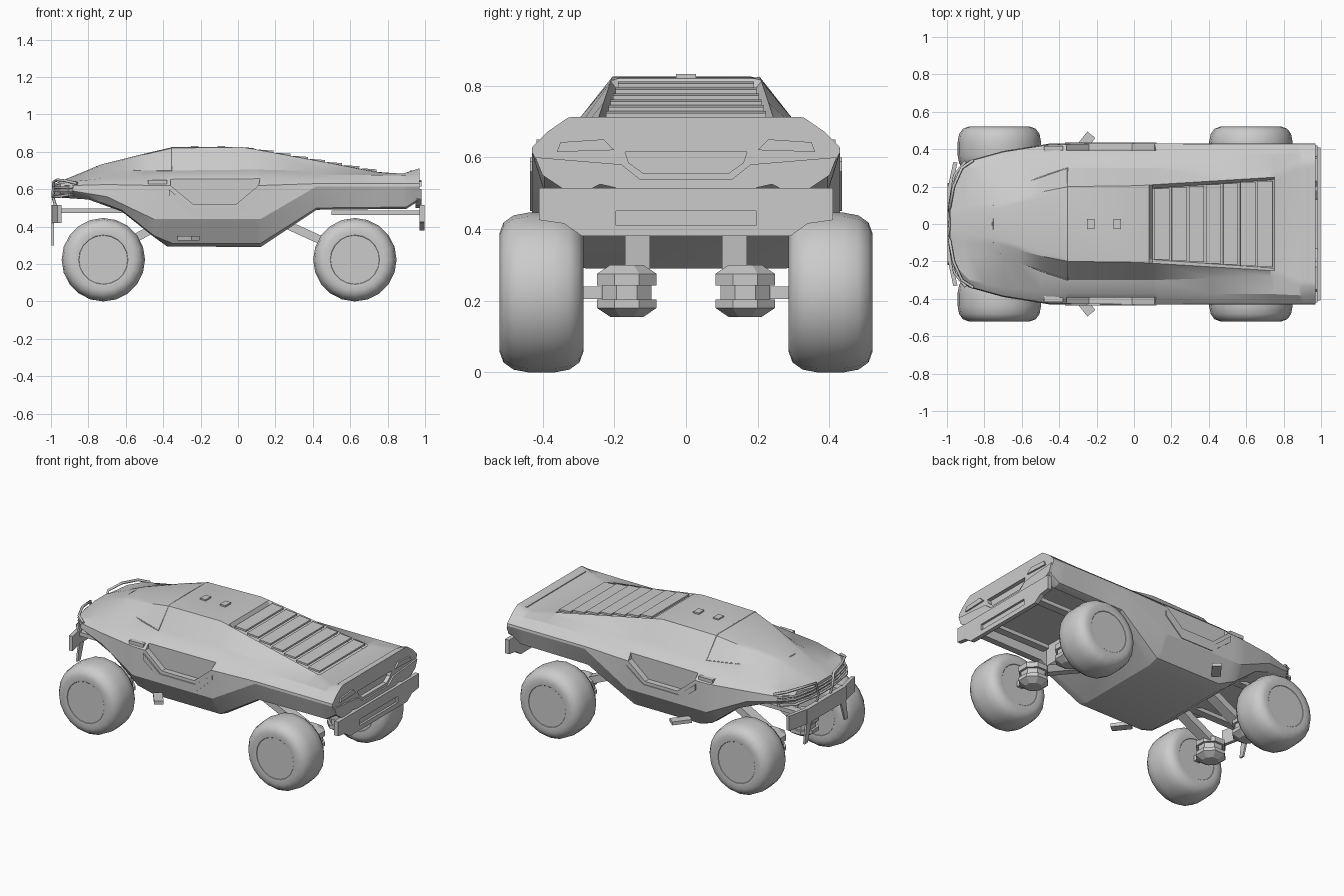
import bpy, bmesh, math
from mathutils import Vector, Matrix

if "Cube" in bpy.data.objects:
    bpy.data.objects.remove(bpy.data.objects["Cube"])


def finish(name, bm, mirror=False, smooth=None):
    bmesh.ops.recalc_face_normals(bm, faces=bm.faces)
    me = bpy.data.meshes.new(name)
    bm.to_mesh(me)
    bm.free()
    ob = bpy.data.objects.new(name, me)
    bpy.context.collection.objects.link(ob)
    if mirror:
        m = ob.modifiers.new("mirror", 'MIRROR')
        m.use_axis = (False, True, False)
    if smooth:
        shade(ob, smooth)
    return ob


def activate(ob):
    bpy.ops.object.select_all(action='DESELECT')
    ob.select_set(True)
    bpy.context.view_layer.objects.active = ob


def shade(ob, deg):
    activate(ob)
    bpy.ops.object.shade_smooth_by_angle(angle=math.radians(deg))


def box(name, c, s, rot=None, mirror=False):
    bm = bmesh.new()
    r = rot if rot else Matrix.Identity(4)
    bmesh.ops.create_cube(bm, size=1, matrix=Matrix.Translation(c) @ r @ Matrix.Diagonal((*s, 1)))
    return finish(name, bm, mirror)


def bar(name, a, b, w, h, mirror=True):
    a, b = Vector(a), Vector(b)
    rot = (b - a).to_track_quat('X', 'Z').to_matrix().to_4x4()
    return box(name, (a + b) / 2, ((b - a).length, w, h), rot, mirror)


def prism(name, pts, axis, a, b, mirror=False):
    bm = bmesh.new()
    put = (lambda u, v, t: (t, u, v)) if axis == 'x' else (lambda u, v, t: (u, t, v))
    f = bm.faces.new([bm.verts.new(put(u, v, a)) for u, v in pts])
    g = bmesh.ops.extrude_face_region(bm, geom=[f])
    d = Vector(put(0, 0, b - a))
    bmesh.ops.translate(bm, vec=d, verts=[v for v in g['geom'] if isinstance(v, bmesh.types.BMVert)])
    return finish(name, bm, mirror)


def lathe(name, prof, n, axis, c, smooth=None):
    bm = bmesh.new()
    vs = [bm.verts.new((r, 0, t)) for r, t in prof]
    es = [bm.edges.new(p) for p in zip(vs, vs[1:])]
    bmesh.ops.spin(bm, geom=vs + es, axis=(0, 0, 1), cent=(0, 0, 0), angle=2 * math.pi, steps=n)
    bmesh.ops.remove_doubles(bm, verts=bm.verts, dist=1e-4)
    turn = Matrix.Rotation(-math.pi / 2, 4, 'X') if axis == 'y' else Matrix.Rotation(math.pi / n, 4, 'Z')
    bm.transform(Matrix.Translation(c) @ turn)
    return finish(name, bm, True, smooth)


def tube(name, pts, r):
    cu = bpy.data.curves.new(name, 'CURVE')
    cu.dimensions = '3D'
    cu.bevel_depth, cu.bevel_resolution, cu.use_fill_caps = r, 1, True
    for sy in (1, -1):
        sp = cu.splines.new('POLY')
        sp.points.add(len(pts) - 1)
        for p, (x, y, z) in zip(sp.points, pts):
            p.co = (x, y * sy, z, 1)
    bpy.context.collection.objects.link(bpy.data.objects.new(name, cu))


def along(line, x):
    if x <= line[0][0]:
        return line[0][1:]
    for p, q in zip(line, line[1:]):
        if x <= q[0]:
            t = (x - p[0]) / (q[0] - p[0])
            return tuple(p[i] + (q[i] - p[i]) * t for i in (1, 2))
    return line[-1][1:]


# Body shell: lofted between lengthwise lines (x, y, z)
floor = [(-.98, .11, .555), (-.95, .22, .555), (-.8, .3, .545), (-.62, .31, .48), (-.45, .3, .345),
         (-.38, .28, .295), (.12, .28, .29), (.42, .37, .49), (.9, .37, .495), (.97, .37, .54)]
sill = [(-.98, .115, .56), (-.95, .24, .56), (-.8, .34, .555), (-.62, .365, .487), (-.45, .375, .352),
        (-.35, .35, .31), (.12, .35, .31), (.42, .395, .5), (.9, .395, .505), (.97, .395, .55)]
crease = [(-.98, .12, .595), (-.95, .26, .595), (-.88, .34, .59), (-.7, .39, .56), (-.45, .43, .44),
          (.12, .43, .44), (.42, .43, .615), (.97, .43, .615)]
edge = [(-.98, .12, .61), (-.95, .25, .615), (-.88, .335, .62), (-.7, .385, .625), (-.45, .425, .62),
        (.12, .43, .62), (.42, .428, .63), (.97, .428, .63)]
waist = [(-.98, .11, .62), (-.95, .23, .63), (-.88, .3, .642), (-.7, .34, .66), (-.35, .37, .675),
         (.75, .375, .675), (.97, .385, .672)]
base = [(-.98, .08, .625), (-.9, .16, .65), (-.73, .17, .7), (-.5, .25, .7), (-.35, .3, .7),
        (.1, .3, .705), (.75, .28, .69), (.88, .33, .68), (.97, .33, .71)]
roof = [(-.98, .06, .63), (-.9, .1, .658), (-.73, .11, .727), (-.5, .17, .785), (-.35, .2, .82),
        (.02, .205, .825), (.1, .21, .812), (.75, .25, .692), (.88, .31, .683), (.97, .32, .712)]
louvre = [(-.98, .04, .63), (-.73, .08, .733), (-.5, .14, .79), (-.35, .18, .825), (.08, .19, .82),
          (.1, .19, .785), (.73, .235, .665), (.75, .24, .69), (.88, .29, .683), (.97, .3, .712)]
lines = [floor, sill, crease, edge, waist, base, roof, louvre]
stations = sorted({p[0] for l in lines for p in l})
bm = bmesh.new()
rings = []
for x in stations:
    half = [along(l, x) for l in lines]
    full = half + [(-y, z) for y, z in reversed(half)]
    rings.append([bm.verts.new((x, y, z)) for y, z in full])
for r, s in zip(rings, rings[1:]):
    for i in range(len(r)):
        j = (i + 1) % len(r)
        bm.faces.new((r[i], r[j], s[j], s[i]))
bm.faces.new(rings[0])
bm.faces.new(rings[-1])
body = finish("body_shell", bm)


def cut(cutter):
    m = body.modifiers.new("cut", 'BOOLEAN')
    m.operation, m.object, m.solver = 'DIFFERENCE', cutter, 'EXACT'
    activate(body)
    bpy.ops.object.modifier_apply(modifier=m.name)
    bpy.data.objects.remove(cutter)


# Side windows, rear underside bay and tail recess
win = [(-.36, .665), (.12, .665), (.11, .62), (-.01, .52), (-.24, .52), (-.36, .62)]
cut(prism("cut_window_l", win, 'y', .392, .6))
cut(prism("cut_window_r", win, 'y', -.6, -.392))
cut(box("cut_bay", (.65, 0, .45), (.54, .68, .29)))
cut(prism("cut_tail", [(-.17, .615), (.17, .615), (.16, .585), (.12, .556), (-.12, .556), (-.16, .585)],
          'x', .945, 1.1))
shade(body, 24)

# Door lower frame, side markers, steps
prism("door_trim", [(-.37, .6), (-.25, .5), (0, .5), (.12, .59), (.12, .56), (.0, .45), (-.23, .45), (-.37, .56)],
      'y', .38, .435, True)
box("side_marker", (-.43, .395, .638), (.1, .045, .022), mirror=True)
box("step", (-.265, .43, .338), (.055, .12, .022), Matrix.Rotation(math.radians(-38), 4, 'Z'), True)

# Roof hatches and windscreen seam
for i, x in enumerate((-.23, -.09)):
    box(f"roof_hatch_{i}", (x, 0, .826), (.04, .055, .012))
tube("windscreen_seam", [(-.355, 0, .823), (-.355, .18, .822), (-.355, .2, .817), (-.355, .3, .699),
                         (-.5, .25, .699), (-.73, .15, .706), (-.75, .1, .718), (-.755, 0, .722)], .0035)

# Rear louvre slats
for i in range(7):
    t = i / 6
    box(f"louvre_slat_{i}", (.15 + .55 * t, 0, .803 - .1 * t), (.08, .38 + .08 * t, .012),
        Matrix.Rotation(math.radians(4), 4, 'Y'))

# Tail lip, fascia and lights
box("tail_lip", (.945, 0, .69), (.05, .6, .022))
prism("tail_light", [(.2, .62), (.36, .615), (.35, .642), (.23, .65)], 'x', .96, .98, True)
prism("tail_fascia", [(-.42, .6), (-.18, .58), (-.13, .54), (.13, .54), (.18, .58), (.42, .6), (.4, .55),
                      (.34, .51), (.27, .51), (.24, .525), (.13, .5), (-.13, .5), (-.24, .525),
                      (-.27, .51), (-.34, .51), (-.4, .55)], 'x', .95, .98)

# Rear bumper halves around a central slot
prism("rear_bumper", [(0, .515), (.41, .515), (.41, .425), (.34, .415), (.29, .38), (0, .38), (0, .41),
                      (.195, .41), (.195, .45), (0, .45)], 'x', .97, .998, True)
box("rear_bumper_slot", (.978, 0, .43), (.012, .39, .04))
bar("rear_bumper_mount", (.5, .2, .475), (.97, .2, .475), .05, .025)

# Front bumper with swept ends, thin legs and mounts
prism("front_bumper", [(0, .515), (.2, .515), (.2, .42), (0, .42)], 'x', -.998, -.97, True)
bar("front_bumper_end", (-.985, .19, .468), (-.955, .33, .468), .022, .095)
prism("front_bumper_leg", [(.15, .42), (.2, .42), (.22, .3), (.19, .3)], 'x', -.997, -.985, True)
bar("front_bumper_mount", (-.6, .2, .485), (-.975, .2, .485), .05, .025)

# Nose grille bars, headlights and bull bar
for i, z in enumerate((.57, .59, .61)):
    tube(f"grille_bar_{i}", [(-.985, 0, z), (-.98, .14, z), (-.95, .26, z), (-.88, .335, z)], .006)
bar("headlight", (-.965, .17, .6), (-.9, .31, .605), .02, .03)
tube("bull_bar", [(-.86, .34, .63), (-.92, .3, .645), (-.965, .2, .65), (-.985, .09, .64), (-.99, .07, .56),
                  (-.975, .07, .51)], .008)
tube("bull_bar_lower", [(-.9, .335, .57), (-.96, .26, .56), (-.985, .1, .56), (-.99, 0, .56)], .008)

# Wheels, gearboxes, axles and suspension arms
tyre = [(0, .112), (.13, .112), (.132, .114), (.165, .117), (.195, .106), (.215, .078), (.223, .035)]
tyre += [(r, -t) for r, t in reversed(tyre)]
gear = [(0, .155), (.05, .155), (.09, .18), (.09, .203), (.075, .203), (.075, .242), (.09, .242),
        (.09, .275), (.05, .3), (0, .3)]
for end, x, hull in (("front", -.72, -.4), ("rear", .625, .24)):
    lathe(f"{end}_wheel", tyre, 20, 'y', (x, .403, .223), 35)
    lathe(f"{end}_gearbox", gear, 8, 'z', (x, .165, 0))
    box(f"{end}_axle", (x, .26, .222), (.04, .13, .035), mirror=True)
    bar(f"{end}_arm", (hull, .135, .42), (x, .135, .245), .07, .045)
